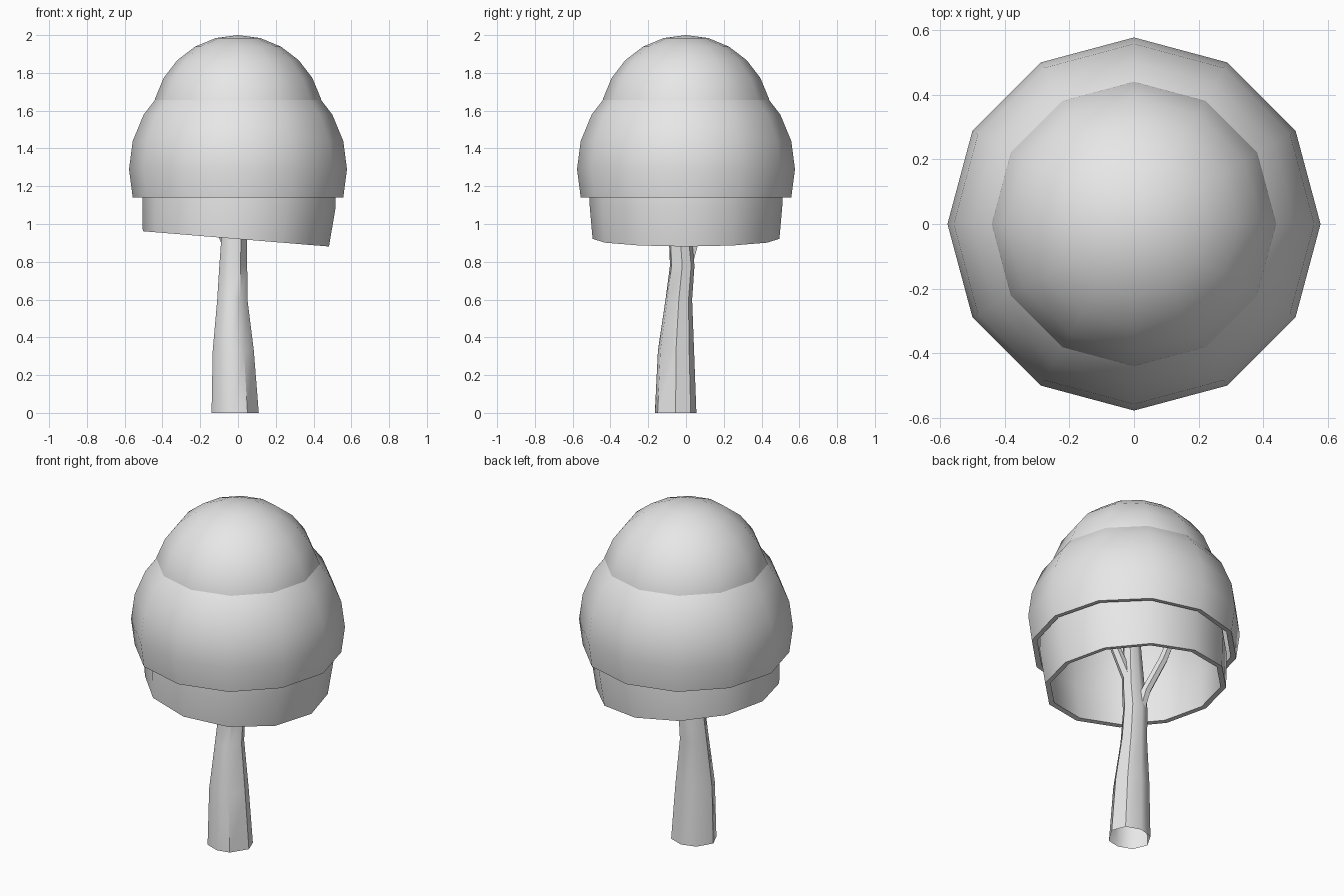
import bpy, bmesh, math
from mathutils import Vector

cube = bpy.data.objects.get("Cube")
if cube:
    bpy.data.objects.remove(cube, do_unlink=True)

grey = bpy.data.materials.new("light grey")
grey.use_nodes = True
grey.diffuse_color = (0.8, 0.8, 0.8, 1)
grey.node_tree.nodes["Principled BSDF"].inputs["Base Color"].default_value = (0.8, 0.8, 0.8, 1)


def make_object(name, bm, shell=0.0, angle=40):
    mesh = bpy.data.meshes.new(name)
    bm.to_mesh(mesh)
    bm.free()
    mesh.materials.append(grey)
    ob = bpy.data.objects.new(name, mesh)
    bpy.context.collection.objects.link(ob)
    bpy.ops.object.select_all(action='DESELECT')
    ob.select_set(True)
    bpy.context.view_layer.objects.active = ob
    if shell:
        mod = ob.modifiers.new("shell", 'SOLIDIFY')
        mod.thickness = shell
        mod.offset = -1
        bpy.ops.object.modifier_apply(modifier=mod.name)
    bpy.ops.object.shade_smooth_by_angle(angle=math.radians(angle))
    return ob


def dome(name, center, radius, height, tilt=0.0):
    """Twelve-sided sphere, open one ring below its equator."""
    bm = bmesh.new()
    bmesh.ops.create_uvsphere(bm, u_segments=12, v_segments=12, radius=1)
    bmesh.ops.delete(bm, geom=[v for v in bm.verts if v.co.z < -0.3], context='VERTS')
    for v in bm.verts:
        v.co = Vector((v.co.x * radius, v.co.y * radius, v.co.z * height))
    ob = make_object(name, bm, shell=0.03)
    ob.location = center
    ob.rotation_euler.y = tilt


def tube(name, outline, path):
    """Open loft of an outline along (x, y, z, scale) stations."""
    bm = bmesh.new()
    rings = [[bm.verts.new((x + px * s, y + py * s, z)) for px, py in outline]
             for x, y, z, s in path]
    n = len(outline)
    for a, b in zip(rings, rings[1:]):
        for i in range(n):
            j = (i + 1) % n
            bm.faces.new((a[i], a[j], b[j], b[i]))
    make_object(name, bm, angle=46)


# Foliage: three nested shells, the lowest one tilted
dome("upper_foliage", (0, 0, 1.545), 0.455, 0.455)
dome("middle_foliage", (0, 0, 1.29), 0.577, 0.577)
dome("lower_foliage", (0.005, 0, 1.12), 0.512, 0.77, math.radians(4.7))

# Trunk: uneven eight-sided section, open at the bottom
section = [(-0.125, 0.0), (-0.09, -0.08), (-0.01, -0.11), (0.065, -0.095),
           (0.125, 0.0), (0.095, 0.08), (0.01, 0.11), (-0.075, 0.085)]
tube("trunk", section, [
    (-0.015, -0.055, 0, 1), (-0.025, -0.053, 0.33, 0.87), (-0.03, -0.038, 0.6, 0.64),
    (-0.025, -0.02, 0.78, 0.59), (-0.02, -0.03, 0.92, 0.55), (0.0, -0.02, 1.2, 0.42),
    (0.02, 0.0, 1.5, 0.25)])

# Branches: thin forks hidden mostly under the foliage
twig = [(math.cos(t * math.tau / 6), math.sin(t * math.tau / 6)) for t in range(6)]
tube("back_branch", twig, [
    (-0.03, -0.01, 0.72, 0.03), (-0.05, 0.035, 0.88, 0.03),
    (-0.15, 0.06, 1.1, 0.028), (-0.24, 0.08, 1.35, 0.02)])
tube("side_branch", twig, [
    (-0.02, -0.03, 0.9, 0.035), (0.08, -0.04, 1.1, 0.03), (0.2, -0.06, 1.35, 0.02)])
